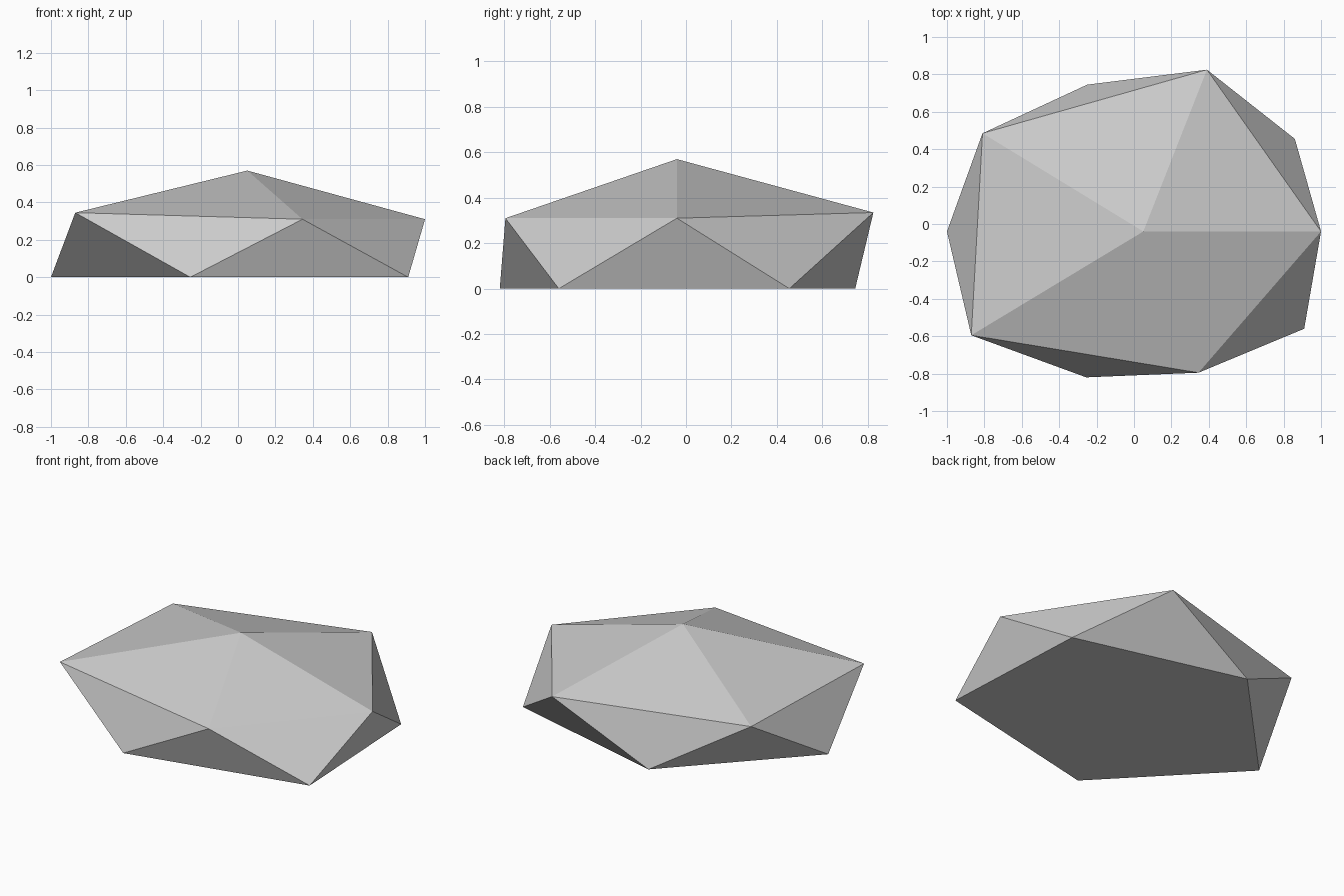
import bpy, bmesh

if "Cube" in bpy.data.objects:
    bpy.data.objects.remove(bpy.data.objects["Cube"])

# Rock: flat pentagonal base, staggered shoulder ring, single apex
BASE = [(0.91, -0.56, 0), (0.86, 0.455, 0), (-0.25, 0.745, 0), (-1.0, -0.04, 0), (-0.255, -0.82, 0)]
SHOULDER = [(1.0, -0.04, 0.31), (0.39, 0.825, 0.335), (-0.81, 0.485, 0.33),
            (-0.87, -0.595, 0.345), (0.345, -0.795, 0.31)]
APEX = (0.05, -0.04, 0.57)

grey = bpy.data.materials.new("stone grey")
grey.diffuse_color = (0.6, 0.6, 0.6, 1)
grey.use_nodes = True
grey.node_tree.nodes["Principled BSDF"].inputs["Base Color"].default_value = grey.diffuse_color

bm = bmesh.new()
base = [bm.verts.new(p) for p in BASE]
ring = [bm.verts.new(p) for p in SHOULDER]
apex = bm.verts.new(APEX)

bm.faces.new(base[::-1])                                # underside
for i in range(5):
    j = (i + 1) % 5
    bm.faces.new((base[i], base[j], ring[i]))           # upright side facets
    bm.faces.new((ring[i], base[j], ring[j]))           # inverted side facets
    bm.faces.new((ring[i], ring[j], apex))              # top facets
bmesh.ops.recalc_face_normals(bm, faces=bm.faces)

mesh = bpy.data.meshes.new("rock")
bm.to_mesh(mesh)
bm.free()
mesh.materials.append(grey)
bpy.context.collection.objects.link(bpy.data.objects.new("rock", mesh))
